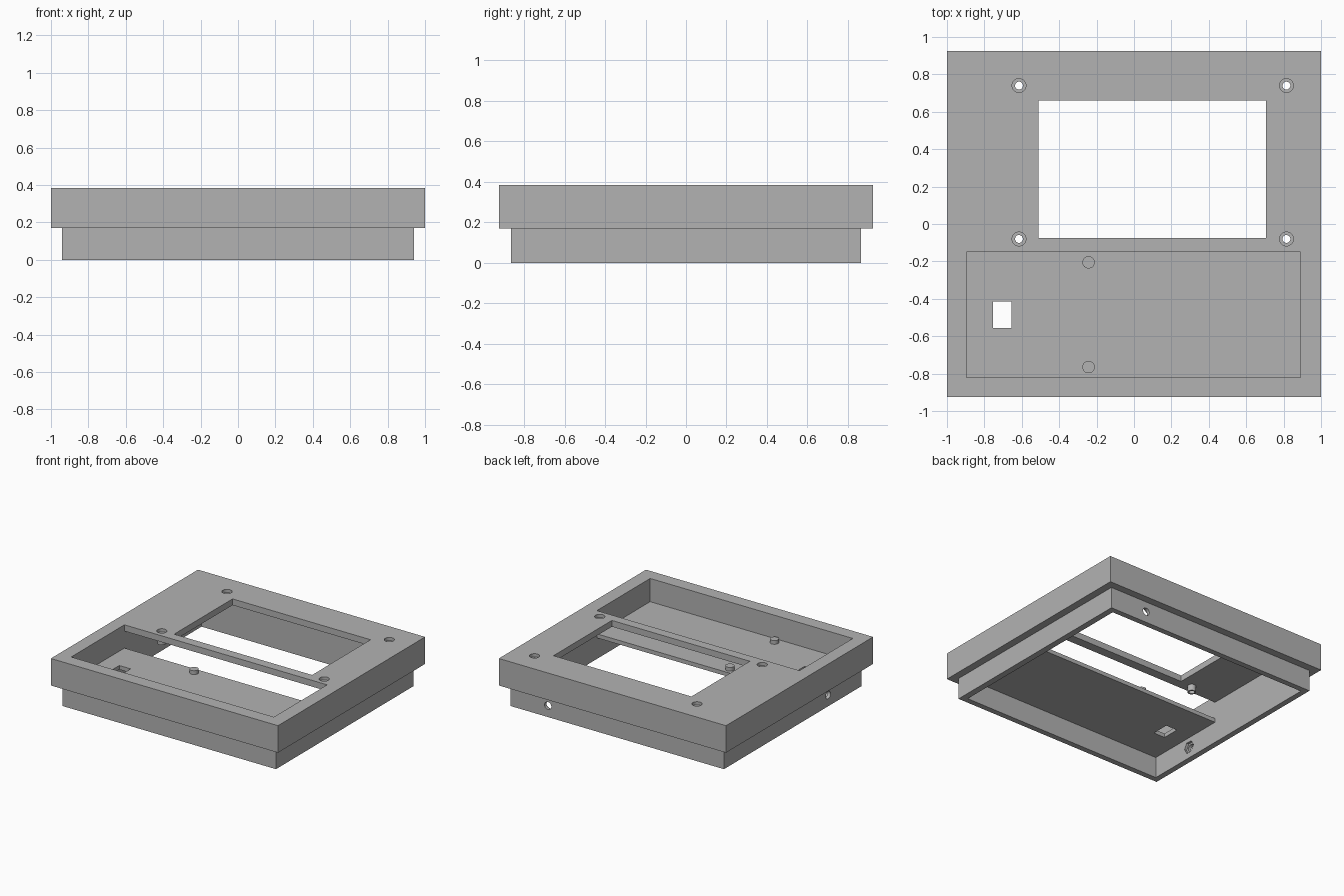
import bpy
from math import pi

if "Cube" in bpy.data.objects:
    bpy.data.objects.remove(bpy.data.objects["Cube"], do_unlink=True)

GREY = (0.45, 0.45, 0.45, 1)
grey = bpy.data.materials.new("plain grey")
grey.use_nodes = True
grey.diffuse_color = GREY
grey.node_tree.nodes["Principled BSDF"].inputs["Base Color"].default_value = GREY


def finish(name):
    ob = bpy.context.object
    ob.name = name
    bpy.ops.object.transform_apply(location=True, rotation=True, scale=True)
    ob.data.materials.append(grey)
    return ob


def box(name, x, y, z):
    """Box from three (low, high) ranges."""
    ranges = (x, y, z)
    bpy.ops.mesh.primitive_cube_add(size=1, location=[(a + b) / 2 for a, b in ranges])
    bpy.context.object.scale = [b - a for a, b in ranges]
    return finish(name)


def rod(name, radius, start, length, axis="z", sides=32):
    """Cylinder running from start along one axis."""
    i = "xyz".index(axis)
    loc = list(start)
    loc[i] += length / 2
    turn = {"x": (0, pi / 2, 0), "y": (pi / 2, 0, 0), "z": (0, 0, 0)}[axis]
    bpy.ops.mesh.primitive_cylinder_add(vertices=sides, radius=radius, depth=length,
                                        location=loc, rotation=turn)
    return finish(name)


def combine(target, tool, operation="DIFFERENCE"):
    mod = target.modifiers.new("shape", "BOOLEAN")
    mod.operation, mod.solver, mod.object = operation, "EXACT", tool
    bpy.context.view_layer.objects.active = target
    bpy.ops.object.modifier_apply(modifier=mod.name)
    bpy.data.objects.remove(tool, do_unlink=True)


# Stepped housing, hollow from below
housing = box("housing", (-1, 1), (-0.925, 0.925), (0.17, 0.385))
combine(housing, box("lower_body", (-0.94, 0.94), (-0.865, 0.865), (0, 0.25)), "UNION")
combine(housing, box("cavity", (-0.895, 0.89), (-0.82, 0.82), (-0.1, 0.335)))

# Openings in the top plate
combine(housing, box("tray_opening", (-0.895, 0.89), (-0.82, -0.15), (0.3, 0.5)))
combine(housing, box("window", (-0.51, 0.705), (-0.075, 0.66), (0.3, 0.5)))

# Hollow standoffs with counterbored screw holes
for x in (-0.615, 0.815):
    for y in (-0.08, 0.74):
        combine(housing, rod("standoff", 0.031, (x, y, 0.285), 0.06), "UNION")
        combine(housing, rod("counterbore", 0.037, (x, y, 0.36), 0.1))
        combine(housing, rod("screw_hole", 0.021, (x, y, 0.2), 0.3))

# Side holes with hexagonal recesses on the inside
combine(housing, rod("side_hole", 0.03, (-1.1, -0.445, 0.09), 0.3, "x"))
combine(housing, rod("side_recess", 0.05, (-0.915, -0.445, 0.09), 0.1, "x", 6))
combine(housing, rod("back_hole", 0.03, (0.61, 0.75, 0.09), 0.3, "y"))
combine(housing, rod("back_recess", 0.05, (0.61, 0.74, 0.09), 0.1, "y", 6))

# Tray floor with slot and two locating pins
floor = box("tray_floor", (-0.91, 0.905), (-0.835, -0.15), (0.168, 0.2))
combine(floor, box("slot", (-0.755, -0.655), (-0.555, -0.415), (0.1, 0.3)))
for y in (-0.765, -0.205):
    combine(floor, rod("pin", 0.033, (-0.243, y, 0.18), 0.05), "UNION")

# Smooth round walls, crisp edges
for ob in (housing, floor):
    bpy.ops.object.select_all(action="DESELECT")
    ob.select_set(True)
    bpy.context.view_layer.objects.active = ob
    bpy.ops.object.shade_smooth_by_angle(angle=pi / 6)
